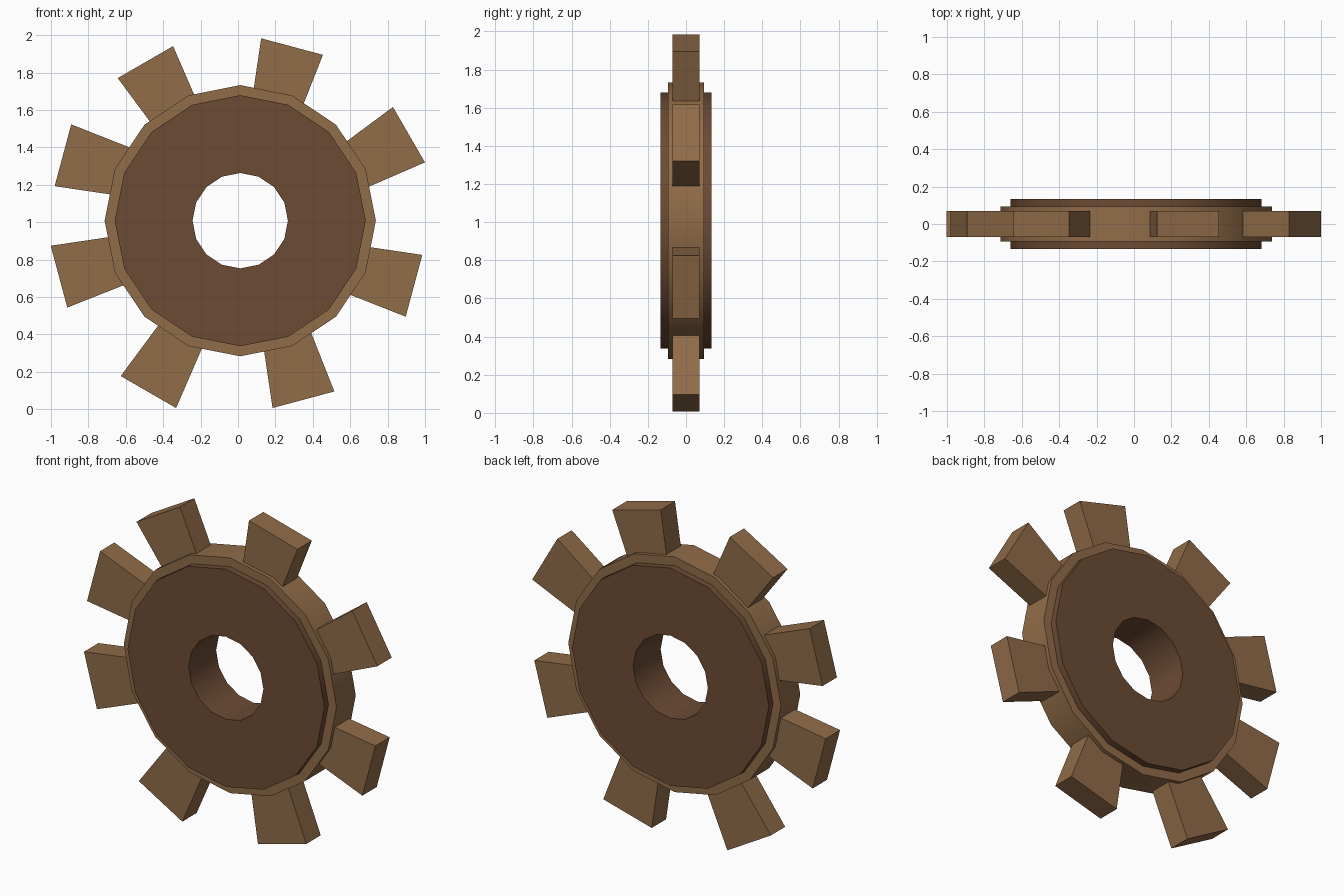
import bpy, bmesh, math
from mathutils import Vector

if "Cube" in bpy.data.objects:
    bpy.data.objects.remove(bpy.data.objects["Cube"])

CX, CZ = 0.012, 1.008   # wheel centre
SIDES = 16


def material(name, colour):
    m = bpy.data.materials.new(name)
    m.diffuse_color = (*colour, 1)
    m.use_nodes = True
    m.node_tree.nodes["Principled BSDF"].inputs["Base Color"].default_value = m.diffuse_color
    return m


light_wood = material("light wood", (0.283, 0.150, 0.065))
dark_wood = material("dark wood", (0.150, 0.070, 0.034))


def finish(name, bm, mat, smooth=False):
    bmesh.ops.recalc_face_normals(bm, faces=bm.faces[:])
    me = bpy.data.meshes.new(name)
    bm.to_mesh(me)
    bm.free()
    me.materials.append(mat)
    ob = bpy.data.objects.new(name, me)
    bpy.context.collection.objects.link(ob)
    if smooth:
        bpy.ops.object.select_all(action='DESELECT')
        ob.select_set(True)
        bpy.context.view_layer.objects.active = ob
        bpy.ops.object.shade_smooth_by_angle(angle=math.radians(30))
    return ob


def annulus(name, inner, outer, half, mat):
    """Pierced disc around the y axis."""
    bm = bmesh.new()
    profile = [(inner, -half), (outer, -half), (outer, half), (inner, half)]
    rings = []
    for i in range(SIDES):
        a = math.tau * i / SIDES
        rings.append([bm.verts.new((CX + r * math.cos(a), y, CZ + r * math.sin(a)))
                      for r, y in profile])
    for i in range(SIDES):
        p, q = rings[i], rings[(i + 1) % SIDES]
        for j in range(4):
            k = (j + 1) % 4
            bm.faces.new((p[j], p[k], q[k], q[j]))
    return finish(name, bm, mat, True)


def tooth(name, x, z, degrees):
    """Tapered block; (x, z) is the middle of its outer end."""
    a = math.radians(degrees)
    out = Vector((math.sin(a), 0, math.cos(a)))
    side = Vector((math.cos(a), 0, -math.sin(a)))
    tip = Vector((x, 0, z))
    half, length, thick = 0.171, 0.36, 0.07
    bm = bmesh.new()
    outline = []
    for depth, w in ((0, -half), (0, half), (length, half - 0.115 * length),
                     (length, -half + 0.115 * length)):
        outline.append(tip - out * depth + side * w)
    front = [bm.verts.new(p + Vector((0, -thick, 0))) for p in outline]
    back = [bm.verts.new(p + Vector((0, thick, 0))) for p in outline]
    bm.faces.new(front)
    bm.faces.new(back[::-1])
    for i in range(4):
        j = (i + 1) % 4
        bm.faces.new((front[i], back[i], back[j], front[j]))
    return finish(name, bm, light_wood)


# Dark hub with the axle hole, and the lighter rim around it
annulus("hub", 0.255, 0.671, 0.134, dark_wood)
annulus("rim", 0.56, 0.725, 0.094, light_wood)

# Unevenly set teeth: outer end position and direction from vertical
teeth = [(0.289, 1.939, 15), (0.914, 1.468, 60), (0.941, 0.660, 105),
         (0.350, 0.051, 165), (-0.479, 0.092, 210), (-0.957, 0.709, 255),
         (-0.936, 1.358, 285), (-0.495, 1.856, 330)]
for n, (x, z, d) in enumerate(teeth, 1):
    tooth(f"tooth_{n}", x, z, d)
